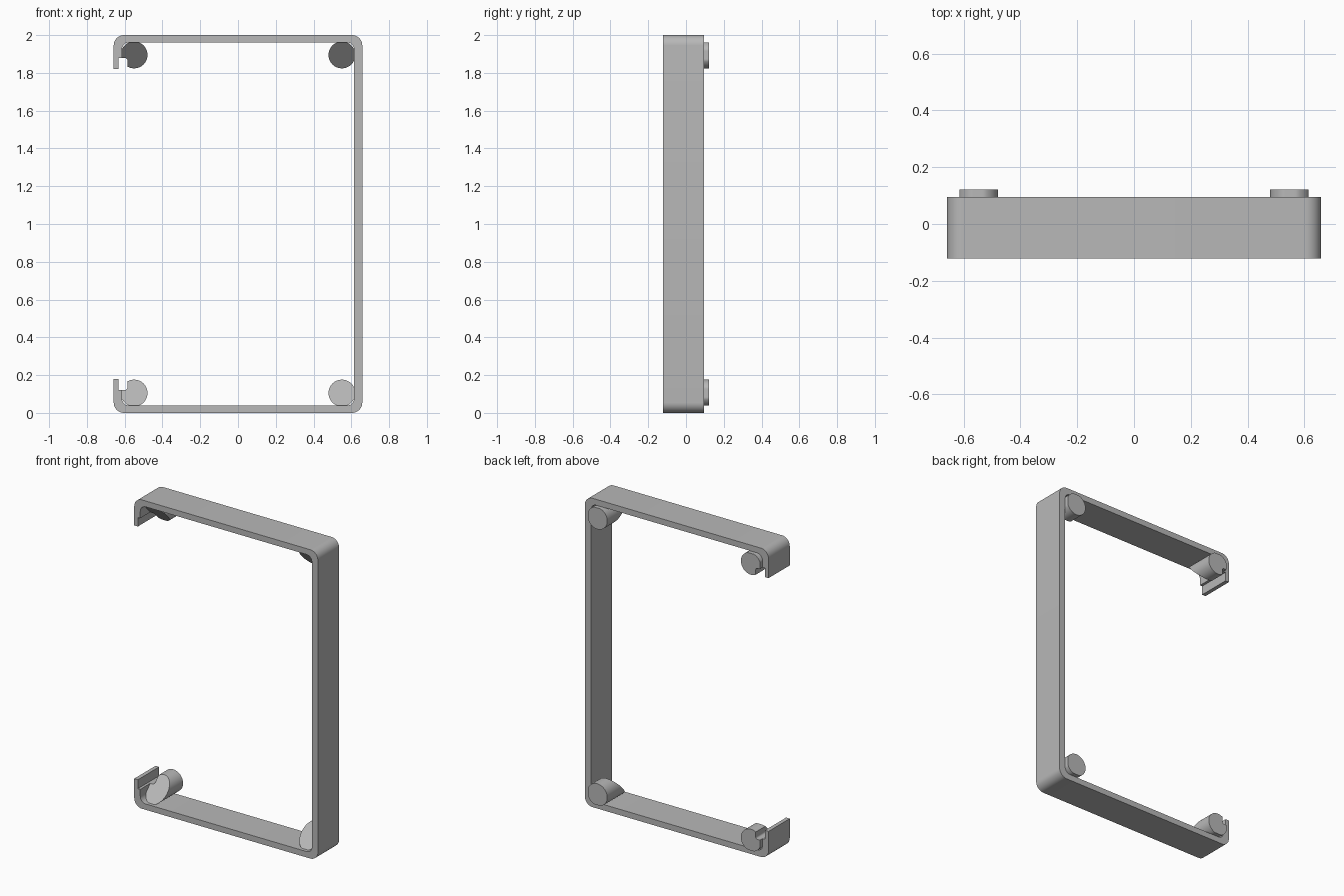
import bpy, bmesh, math
from mathutils import Vector

cube = bpy.data.objects.get("Cube")
if cube:
    bpy.data.objects.remove(cube, do_unlink=True)

grey = bpy.data.materials.new("plain grey")
grey.use_nodes = True
colour = (0.48, 0.48, 0.48, 1)
grey.diffuse_color = colour
grey.node_tree.nodes["Principled BSDF"].inputs["Base Color"].default_value = colour

W, H = 0.658, 2.0            # half width and height of the frame
FRONT, BACK, PEG_BACK = -0.122, 0.095, 0.122
INNER_X, FLOOR = 0.615, 0.038
LIP_X, STEP_Z, LIP_Z = -0.632, 0.122, 0.18


def rounded(corners, steps=10):
    """Outline from (x, z, radius) right-angled corners."""
    out = []
    for i, (x, z, r) in enumerate(corners):
        p = Vector((x, z))
        if not r:
            out.append(p)
            continue
        a = (Vector(corners[i - 1][:2]) - p).normalized()
        b = (Vector(corners[(i + 1) % len(corners)][:2]) - p).normalized()
        centre = p + (a + b) * r
        for k in range(steps + 1):
            t = k / steps * math.pi / 2
            out.append(centre - b * r * math.cos(t) - a * r * math.sin(t))
    return out


def prism(name, outline, front, back):
    """Extrude an x-z outline along y; front gives y for each point."""
    bm = bmesh.new()
    f = [bm.verts.new((p.x, front(p), p.y)) for p in outline]
    b = [bm.verts.new((p.x, back, p.y)) for p in outline]
    bm.faces.new(f)
    bm.faces.new(b[::-1])
    for i in range(len(f)):
        bm.faces.new((f[i - 1], b[i - 1], b[i], f[i]))
    bmesh.ops.recalc_face_normals(bm, faces=bm.faces)
    mesh = bpy.data.meshes.new(name)
    bm.to_mesh(mesh)
    bm.free()
    mesh.materials.append(grey)
    ob = bpy.data.objects.new(name, mesh)
    bpy.context.collection.objects.link(ob)
    bpy.ops.object.select_all(action='DESELECT')
    ob.select_set(True)
    bpy.context.view_layer.objects.active = ob
    bpy.ops.object.shade_smooth_by_angle(angle=math.radians(30))
    return ob


# Open frame: lower half of the outline, then the same points mirrored upward
outer = [(-W, LIP_Z, 0), (-W, 0, 0.055), (W, 0, 0.055)]
inner = [(INNER_X, FLOOR, 0.04), (-INNER_X, FLOOR, 0.04),
         (-INNER_X, STEP_Z, 0), (LIP_X, STEP_Z, 0), (LIP_X, LIP_Z, 0)]


def flip(points):
    return [(x, H - z, r) for x, z, r in reversed(points)]


prism("frame", rounded(outer + flip(outer) + flip(inner) + inner),
      lambda p: FRONT, BACK)

# Corner pegs: round, trimmed flat by the walls, with a sloped front
PEG_X, PEG_Z, PEG_R = 0.55, 0.105, 0.071
NOTCH_X, FILLET = -0.585, 0.012


def peg_outline(notched):
    pts = []
    for k in range(64):
        t = 2 * math.pi * k / 64
        x = max(-INNER_X, -PEG_X + PEG_R * math.cos(t))
        z = max(FLOOR, PEG_Z + PEG_R * math.sin(t))
        pts.append(Vector((x, z)))
    if not notched:
        return pts
    # Cut the quarter nearest the open side
    kept = [p for p in pts if not (p.x < NOTCH_X and p.y > STEP_Z)]
    split = next(i for i, p in enumerate(kept) if p.x < NOTCH_X)
    top = PEG_Z + math.sqrt(PEG_R ** 2 - (NOTCH_X + PEG_X) ** 2)
    cut = rounded([(NOTCH_X, top, 0), (NOTCH_X, STEP_Z, FILLET),
                   (-INNER_X, STEP_Z, 0)], 5)
    return kept[:split] + cut + kept[split:]


for side, sx in (("right", 1), ("left", -1)):
    for level in ("lower", "upper"):
        up = level == "upper"
        outline = [Vector((p.x * sx, H - p.y if up else p.y))
                   for p in peg_outline(sx == 1)]
        prism(f"{level}_{side}_peg", outline,
              lambda p: -0.1 + ((H - p.y if up else p.y) - FLOOR) * 0.95,
              PEG_BACK)
